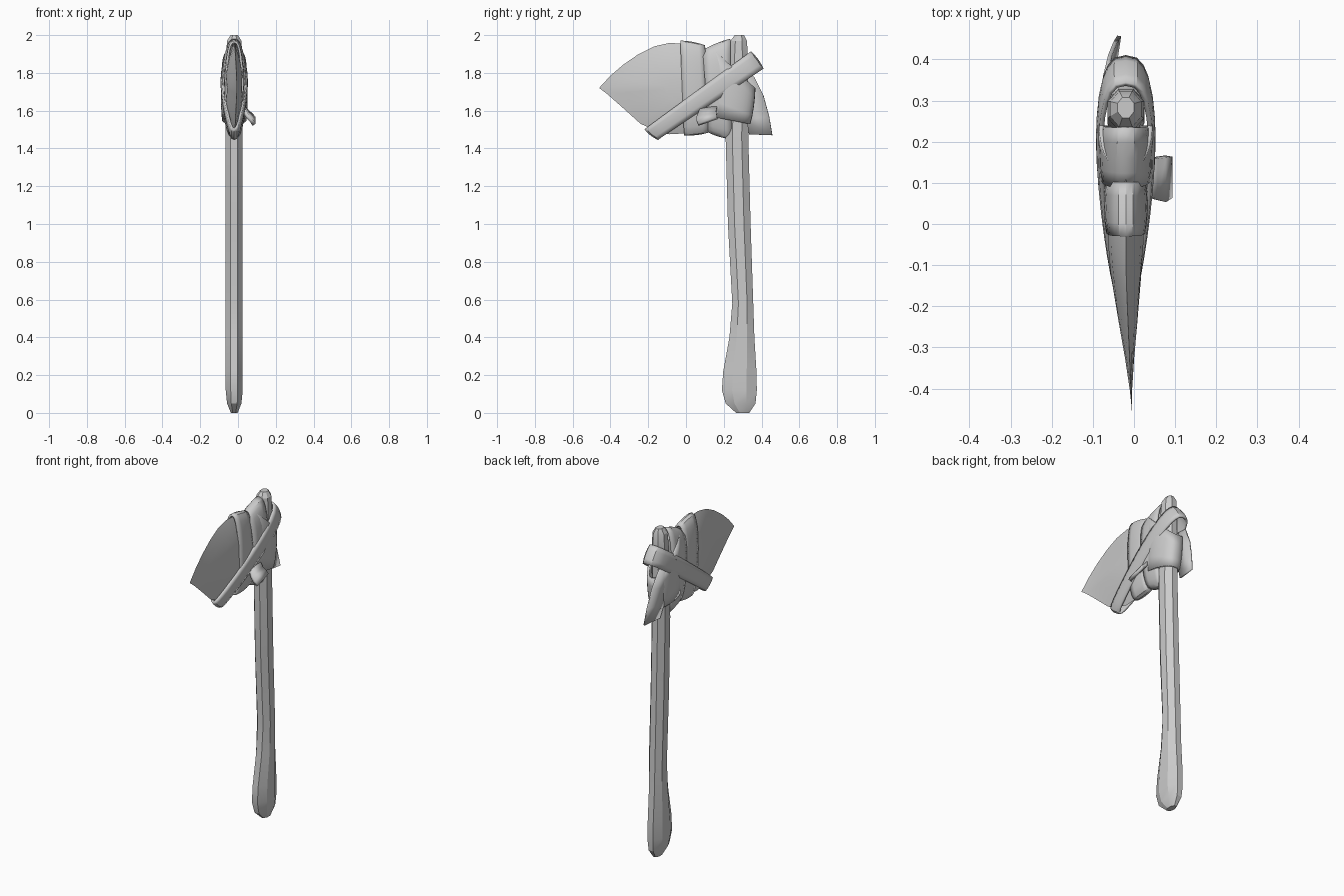
import bpy, bmesh, math
from mathutils import Vector

if "Cube" in bpy.data.objects:
    bpy.data.objects.remove(bpy.data.objects["Cube"])

CX = -0.02  # side-to-side centre of the axe


def make_object(name, bm, thickness=0.0, angle=35):
    bmesh.ops.recalc_face_normals(bm, faces=bm.faces[:])
    mesh = bpy.data.meshes.new(name)
    bm.to_mesh(mesh)
    bm.free()
    ob = bpy.data.objects.new(name, mesh)
    bpy.context.collection.objects.link(ob)
    if thickness:
        mod = ob.modifiers.new("thickness", 'SOLIDIFY')
        mod.thickness = thickness
        mod.offset = 0
    bpy.ops.object.select_all(action='DESELECT')
    ob.select_set(True)
    bpy.context.view_layer.objects.active = ob
    bpy.ops.object.shade_smooth_by_angle(angle=math.radians(angle))
    return ob


def skin(bm, rows, closed):
    """Bridge successive rows of points with quads."""
    rows = [[bm.verts.new(p) for p in row] for row in rows]
    n = len(rows[0])
    for a, b in zip(rows, rows[1:]):
        for i in range(n if closed else n - 1):
            j = (i + 1) % n
            bm.faces.new((a[i], a[j], b[j], b[i]))
    return rows


def wrap_band(name, a1, a2, b1, b2, hx_a, hx_b, cx=CX, bulge=0.006, thickness=0.012):
    """Flat strap loop: its edges run a1->b1 and a2->b2 in (y, z), bulging in x."""
    rows = []
    for k in range(5):
        t = k / 4
        a, b = Vector(a1).lerp(Vector(a2), t), Vector(b1).lerp(Vector(b2), t)
        mid, half = (a + b) / 2, (a - b) / 2
        puff = bulge * 4 * t * (1 - t)
        half = half * (1 + puff / half.length)
        row = []
        for i in range(32):
            u = 2 * math.pi * i / 32
            c, s = math.cos(u), math.sin(u)
            hx = hx_b + (hx_a - hx_b) * (c + 1) / 2 + puff
            p = mid + half * c
            row.append((cx + hx * math.copysign(abs(s) ** 0.75, s), p.x, p.y))
        rows.append(row)
    bm = bmesh.new()
    skin(bm, rows, True)
    return make_object(name, bm, thickness)


def strip(name, left, right, thickness=0.01):
    """Loose strap end between two edge lines."""
    bm = bmesh.new()
    skin(bm, list(zip(left, right)), False)
    return make_object(name, bm, thickness)


# Handle: faceted octagonal shaft (z, y min, y max, half width)
sections = [(0.0, 0.265, 0.335, 0.018), (0.05, 0.21, 0.368, 0.038), (0.12, 0.19, 0.375, 0.045),
            (0.22, 0.197, 0.373, 0.045), (0.40, 0.23, 0.362, 0.045), (0.58, 0.245, 0.356, 0.045),
            (1.0, 0.222, 0.342, 0.045), (1.45, 0.21, 0.33, 0.045), (1.88, 0.228, 0.327, 0.044),
            (1.97, 0.236, 0.323, 0.038), (2.0, 0.258, 0.308, 0.02)]
rows = []
k = 1 / math.cos(math.pi / 8)
for z, y0, y1, hx in sections:
    angles = [math.pi / 8 + i * math.pi / 4 for i in range(8)]
    rows.append([(CX + hx * k * math.cos(a), (y0 + y1) / 2 + (y1 - y0) / 2 * k * math.sin(a), z)
                 for a in angles])
bm = bmesh.new()
v = skin(bm, rows, True)
bm.faces.new(v[0])
bm.faces.new(v[-1])
make_object("handle", bm, angle=25)

# Stone blade: lens-shaped slab tapering to the cutting tip
outline = [(-0.46, 1.72), (-0.40, 1.785), (-0.33, 1.845), (-0.25, 1.90), (-0.17, 1.94), (-0.09, 1.958),
           (0.0, 1.955), (0.10, 1.935), (0.20, 1.89), (0.25, 1.80), (0.26, 1.70), (0.25, 1.60),
           (0.20, 1.52), (0.10, 1.49), (0.0, 1.48), (-0.09, 1.475), (-0.16, 1.495), (-0.24, 1.53),
           (-0.34, 1.62), (-0.42, 1.69)]
centre = Vector((-0.02, 1.72))


def blade_row(side, s):
    row = []
    for p in outline:
        q = centre.lerp(Vector(p), s)
        reach = max(0.0, q.x + 0.46)
        depth = 0.045 * min(1.0, reach / 0.42) ** 0.75
        mid = -0.005 - 0.015 * min(1.0, reach / 0.35)
        row.append((mid + side * depth * (1 - s ** 2.4), q.x, q.y))
    return row


bm = bmesh.new()
levels = [(-1, s) for s in (0.25, 0.5, 0.7, 0.87, 0.96)] + [(1, 1.0)]
levels += [(1, s) for s in (0.96, 0.87, 0.7, 0.5, 0.25)]
v = skin(bm, [blade_row(*lv) for lv in levels], True)
bm.faces.new(v[0])
bm.faces.new(v[-1])
make_object("stone_blade", bm)

# Straps binding the blade to the handle
wrap_band("blade_strap", (-0.03, 1.965), (0.10, 1.94), (-0.01, 1.475), (0.12, 1.49), 0.042, 0.042)
wrap_band("socket_strap", (0.09, 1.915), (0.235, 1.975), (0.12, 1.49), (0.24, 1.455), 0.055, 0.05)
wrap_band("back_strap", (0.14, 1.93), (0.13, 1.57), (0.362, 1.72), (0.335, 1.53), 0.062, 0.056)
wrap_band("diagonal_strap", (0.34, 1.91), (0.405, 1.82), (-0.215, 1.505), (-0.145, 1.45), 0.08, 0.03)

# Loose strap ends
strip("long_strap_end",
      [(-0.085, 0.22, 1.80), (-0.078, 0.27, 1.65), (-0.065, 0.31, 1.55), (-0.055, 0.335, 1.475)],
      [(-0.07, 0.36, 1.78), (-0.058, 0.41, 1.68), (-0.046, 0.44, 1.57), (-0.036, 0.457, 1.47)])
strip("short_strap_end",
      [(0.03, 0.075, 1.605), (0.05, 0.06, 1.57), (0.07, 0.055, 1.55), (0.085, 0.065, 1.525)],
      [(0.03, 0.165, 1.62), (0.05, 0.16, 1.595), (0.07, 0.163, 1.58), (0.085, 0.165, 1.56)], 0.02)
